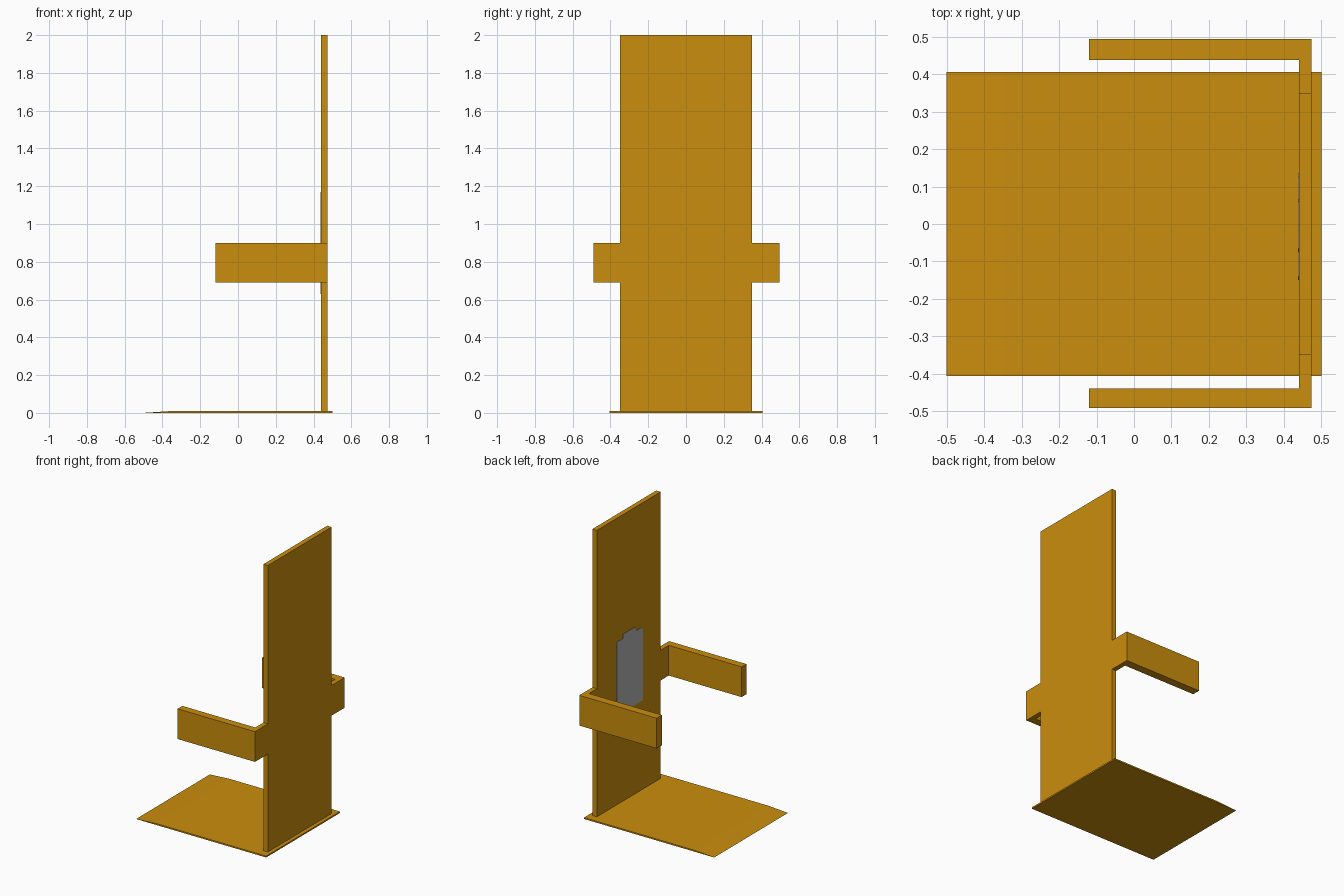
import bpy, bmesh
from mathutils import Vector

if "Cube" in bpy.data.objects:
    bpy.data.objects.remove(bpy.data.objects["Cube"])


def material(name, rgb):
    m = bpy.data.materials.new(name)
    m.diffuse_color = (*rgb, 1.0)
    m.use_nodes = True
    m.node_tree.nodes["Principled BSDF"].inputs["Base Color"].default_value = m.diffuse_color
    return m


ORANGE = material("amber_orange", (0.6, 0.27, 0.004))
GREY = material("mid_grey", (0.46, 0.46, 0.46))


def prism(name, points, offset, mat):
    """Extrude a flat 3D outline by an offset vector."""
    bm = bmesh.new()
    face = bm.faces.new([bm.verts.new(p) for p in points])
    ext = bmesh.ops.extrude_face_region(bm, geom=[face])
    moved = [v for v in ext["geom"] if isinstance(v, bmesh.types.BMVert)]
    bmesh.ops.translate(bm, verts=moved, vec=Vector(offset))
    bmesh.ops.recalc_face_normals(bm, faces=bm.faces)
    mesh = bpy.data.meshes.new(name)
    bm.to_mesh(mesh)
    bm.free()
    mesh.materials.append(mat)
    ob = bpy.data.objects.new(name, mesh)
    bpy.context.collection.objects.link(ob)
    return ob


# Foot plate with a shallow ramp at the entry end
ramp = [(-0.5, 0), (0.5, 0), (0.5, 0.01), (-0.35, 0.01)]
prism("foot_plate", [(x, -0.405, z) for x, z in ramp], (0, 0.81, 0), ORANGE)

# Upright panel with side wings
half = [(0.35, 0.01), (0.35, 0.69), (0.44, 0.69), (0.44, 0.9), (0.35, 0.9), (0.35, 2.0)]
outline = half + [(-y, z) for y, z in reversed(half)]
prism("back_panel", [(0.44, y, z) for y, z in outline], (0.034, 0, 0), ORANGE)

# Side arms reaching forward from the wings
for name, y0, y1 in (("arm_left", 0.437, 0.494), ("arm_right", -0.491, -0.439)):
    bar = [(-0.12, y0), (0.474, y0), (0.474, y1), (-0.12, y1)]
    prism(name, [(x, y, 0.69) for x, y in bar], (0, 0, 0.21), ORANGE)

# Grey plate on the inner face of the panel, with a raised middle tab
plate = [(0.135, 0.63), (0.135, 1.125), (0.125, 1.14), (0.065, 1.14), (0.06, 1.17),
         (-0.065, 1.17), (-0.075, 1.14), (-0.14, 1.14), (-0.15, 1.125), (-0.15, 0.63)]
prism("display_plate", [(0.44, y, z) for y, z in plate], (-0.003, 0, 0), GREY)
